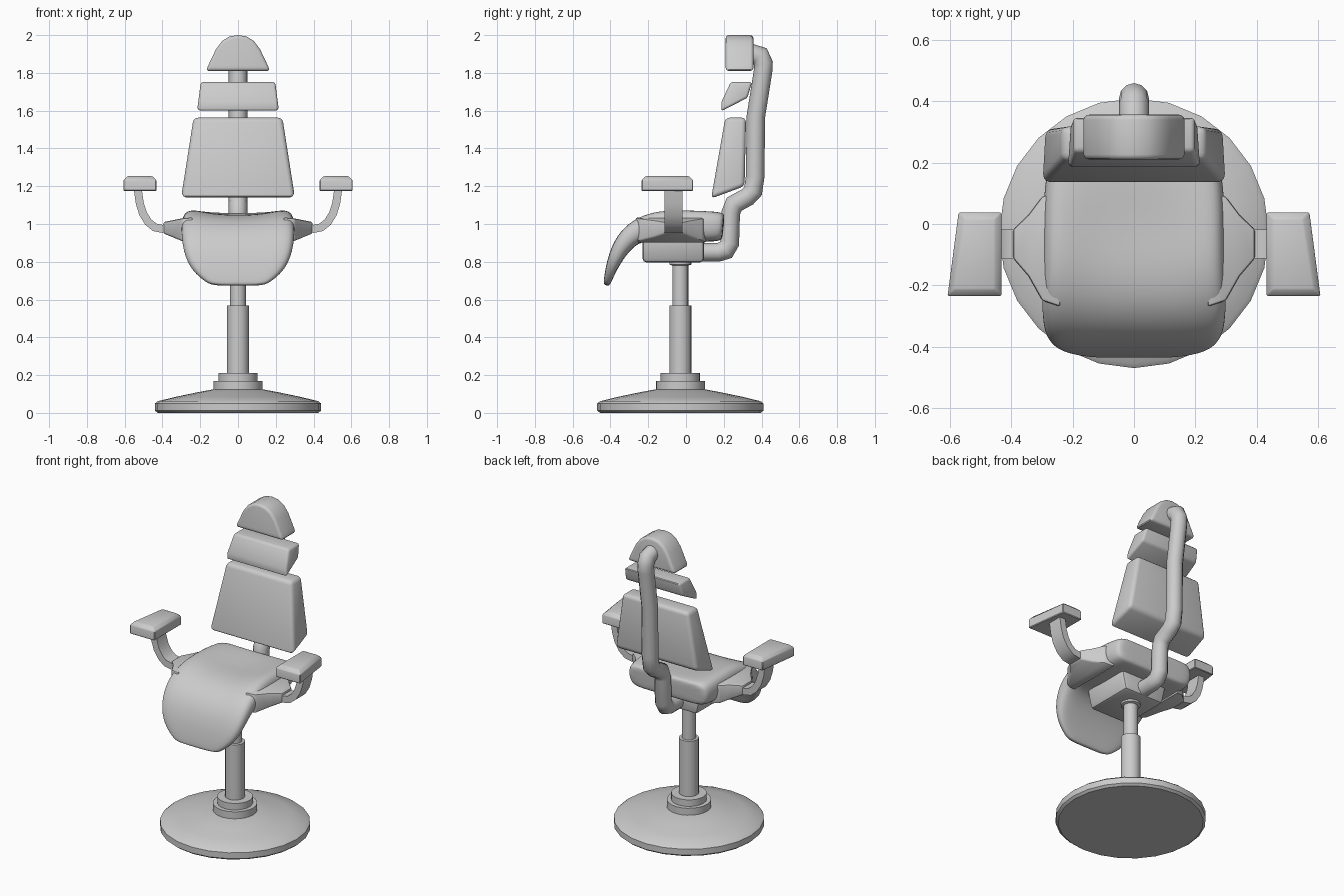
import bpy, bmesh, math
from mathutils import Vector

if "Cube" in bpy.data.objects:
    bpy.data.objects.remove(bpy.data.objects["Cube"])


def loft(name, rings, bevel=0.0, segs=2, subsurf=0, angle=35):
    """Skin a list of equal-length closed rings, cap the ends, bevel the sharp edges."""
    bm = bmesh.new()
    vr = [[bm.verts.new(p) for p in r] for r in rings]
    n = len(vr[0])
    for a, b in zip(vr, vr[1:]):
        for i in range(n):
            j = (i + 1) % n
            bm.faces.new((a[i], a[j], b[j], b[i]))
    bm.faces.new(vr[0])
    bm.faces.new(vr[-1])
    bmesh.ops.recalc_face_normals(bm, faces=bm.faces)
    if bevel:
        sharp = [e for e in bm.edges if e.calc_face_angle(0) > math.radians(32)]
        bmesh.ops.bevel(bm, geom=sharp, offset=bevel, segments=segs, profile=0.5,
                        affect='EDGES', clamp_overlap=True)
    me = bpy.data.meshes.new(name)
    bm.to_mesh(me)
    bm.free()
    ob = bpy.data.objects.new(name, me)
    bpy.context.collection.objects.link(ob)
    if subsurf:
        m = ob.modifiers.new("smooth", 'SUBSURF')
        m.levels = m.render_levels = subsurf
    bpy.ops.object.select_all(action='DESELECT')
    bpy.context.view_layer.objects.active = ob
    ob.select_set(True)
    if subsurf:
        bpy.ops.object.shade_smooth()
    else:
        bpy.ops.object.shade_smooth_by_angle(angle=math.radians(angle))
    return ob


def lathe(name, profile, n=24, cy=-0.03):
    rings = [[(r * math.cos(2 * math.pi * i / n), cy + r * math.sin(2 * math.pi * i / n), z)
              for i in range(n)] for r, z in profile]
    return loft(name, rings)


def sweep(name, path, section, place, **kw):
    """Sweep a section (u across path, v along the third axis) along a planar path."""
    pts = [Vector(p) for p in path]
    rings = []
    for i, p in enumerate(pts):
        ins = (p - pts[i - 1]).normalized() if i else None
        out = (pts[i + 1] - p).normalized() if i < len(pts) - 1 else None
        t = ((ins or out) + (out or ins)).normalized()
        nrm = Vector((-t.y, t.x))
        k = 1 / max(0.6, t.dot(ins or out))
        rings.append([place(*(p + nrm * u * k), v) for u, v in section])
    return loft(name, rings, **kw)


def cushion(name, side, w_low, w_high, bevel):
    """Side profile (y, z) given across x, width tapering with height."""
    zs = [z for _, z in side]
    lo, hi = min(zs), max(zs)
    wid = lambda z: w_low + (w_high - w_low) * (z - lo) / (hi - lo)
    return loft(name, [[(s * wid(z), y, z) for y, z in side] for s in (-1, 1)], bevel, 3)


# pedestal
lathe("base_disc", [(0.425, 0), (0.44, 0.012), (0.44, 0.05), (0.425, 0.062),
                    (0.33, 0.085), (0.22, 0.108), (0.13, 0.125)])
lathe("base_collar", [(0.13, 0.11), (0.13, 0.17), (0.104, 0.17), (0.104, 0.212), (0.05, 0.212)])
lathe("outer_column", [(0.058, 0.2), (0.058, 0.568), (0.04, 0.57)], 20)
lathe("inner_column", [(0.042, 0.55), (0.042, 0.78), (0.058, 0.785), (0.058, 0.82)], 20)

# mechanism box under the seat
loft("seat_mechanism", [[(-w, -0.23, z), (w, -0.23, z), (w, 0.095, z), (-w, 0.095, z)]
                        for w, z in ((0.14, 0.797), (0.17, 0.93))], 0.02, 2)

# bent spine tube
spine = [(0.04, 0.85), (0.17, 0.85), (0.21, 0.862), (0.232, 0.9), (0.237, 1.06),
         (0.255, 1.105), (0.325, 1.143), (0.355, 1.175), (0.366, 1.25), (0.37, 1.57),
         (0.408, 1.81), (0.41, 1.85), (0.392, 1.89), (0.34, 1.906)]
circle = [(0.049 * math.cos(math.tau * i / 12), 0.049 * math.sin(math.tau * i / 12))
          for i in range(12)]
sweep("spine_tube", spine, circle, lambda a, b, v: (v, a, b), angle=50)

# back cushions and headrest
cushion("back_cushion", [(0.133, 1.135), (0.31, 1.2), (0.318, 1.563), (0.208, 1.563)],
        0.302, 0.235, 0.024)
cushion("neck_cushion", [(0.187, 1.597), (0.325, 1.668), (0.35, 1.752), (0.237, 1.752),
                         (0.187, 1.645)], 0.217, 0.197, 0.014)
half = [(0.17, 1.81), (0.155, 1.845), (0.117, 1.925), (0.085, 1.968), (0.045, 1.993)]
outline = half + [(0, 2.0)] + [(-x, z) for x, z in reversed(half)]
loft("headrest", [[(x, y, z) for x, z in outline] for y in (0.21, 0.357)], 0.017, 3)

# waterfall seat: top (y, z), bottom (y, z), half width, centre dip
stations = [(0.205, 1.045, 0.195, 0.925, 0.255, 0.0), (0.195, 1.065, 0.18, 0.91, 0.28, 0.005),
            (0.1, 1.075, 0.1, 0.905, 0.292, 0.02), (-0.02, 1.08, -0.02, 0.905, 0.295, 0.035),
            (-0.14, 1.078, -0.14, 0.905, 0.295, 0.03), (-0.26, 1.042, -0.22, 0.915, 0.298, 0.015),
            (-0.35, 0.965, -0.285, 0.875, 0.296, 0.005), (-0.4, 0.87, -0.335, 0.81, 0.282, 0),
            (-0.425, 0.775, -0.375, 0.74, 0.245, 0), (-0.436, 0.70, -0.398, 0.685, 0.17, 0),
            (-0.436, 0.678, -0.41, 0.67, 0.13, 0)]
# cross-section: (width fraction, depth fraction, dip weight)
right = [(0.45, 0, 0.8), (0.82, 0, 0), (0.98, 0.12, 0), (1.02, 0.5, 0), (0.97, 0.88, 0),
         (0.8, 1, 0), (0.4, 1, 0)]
section = ([(0, 0, 1)] + right + [(0, 1, 0)] + [(-u, d, k) for u, d, k in reversed(right)])
rings = []
for ty, tz, by, bz, hw, dip in stations:
    rings.append([(u * hw, ty + (by - ty) * d, tz + (bz - tz) * d - dip * k)
                  for u, d, k in section])
loft("seat", rings, subsurf=2)

# arm mounts, straps and pads on both sides
for s, tag in ((1, "right"), (-1, "left")):
    mount = [(0.24, -0.27, 0.11, 0.90, 1.035), (0.3, -0.25, 0.09, 0.91, 1.03),
             (0.345, -0.17, 0.03, 0.93, 1.02), (0.395, -0.112, -0.018, 0.95, 1.01)]
    loft("arm_mount_" + tag, [[(s * x, y0, z0), (s * x, y1, z0), (s * x, y1, z1), (s * x, y0, z1)]
                              for x, y0, y1, z0, z1 in mount], 0.01, 2)
    strap = [(0.36, 0.982), (0.4, 0.974), (0.44, 0.982), (0.475, 1.01), (0.503, 1.055),
             (0.52, 1.11), (0.533, 1.2)]
    bar = [(-0.021, -0.113), (0.021, -0.113), (0.021, -0.018), (-0.021, -0.018)]
    sweep("arm_strap_" + tag, strap, bar, lambda a, b, v: (s * a, v, b), angle=40)
    pad = [(0.0, 1.175), (0.0, 1.232), (0.022, 1.253)]
    loft("arm_pad_" + tag, [[(s * (0.432 + i), -0.235 + i, z), (s * (0.608 - i), -0.235 + i, z),
                             (s * (0.572 - i), 0.038 - i, z), (s * (0.432 + i), 0.038 - i, z)]
                            for i, z in pad], 0.004, 1)
